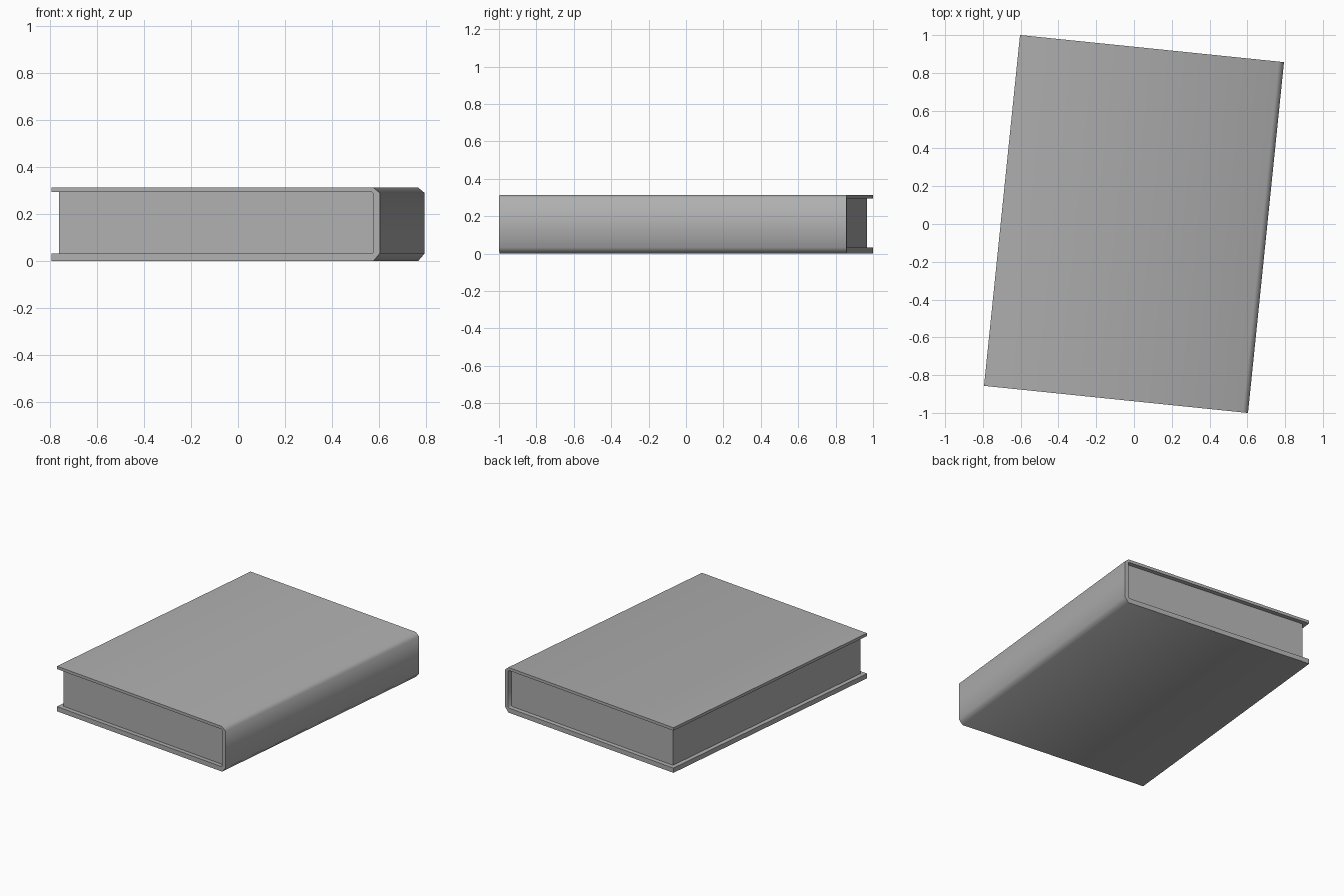
import bpy, bmesh
from math import radians

if "Cube" in bpy.data.objects:
    bpy.data.objects.remove(bpy.data.objects["Cube"])

W, L, H = 1.405, 1.867, 0.314     # cover width, length, total height
TOP, BOT, SPINE = 0.020, 0.033, 0.027  # board and spine thickness
INSET = 0.030                     # pages set back from the cover edges
TURN = radians(-5.86)

grey = bpy.data.materials.new("dark_grey")
grey.diffuse_color = (0.43, 0.43, 0.43, 1)
grey.use_nodes = True
grey.node_tree.nodes["Principled BSDF"].inputs["Base Color"].default_value = grey.diffuse_color


def extrude_profile(name, profile, y0, y1):
    """Extrude a closed xz profile along y."""
    bm = bmesh.new()
    face = bm.faces.new([bm.verts.new((x, y0, z)) for x, z in profile])
    ext = bmesh.ops.extrude_face_region(bm, geom=[face])
    moved = [v for v in ext["geom"] if isinstance(v, bmesh.types.BMVert)]
    bmesh.ops.translate(bm, verts=moved, vec=(0, y1 - y0, 0))
    bmesh.ops.recalc_face_normals(bm, faces=bm.faces)
    mesh = bpy.data.meshes.new(name)
    bm.to_mesh(mesh)
    bm.free()
    mesh.materials.append(grey)
    obj = bpy.data.objects.new(name, mesh)
    bpy.context.collection.objects.link(obj)
    obj.rotation_euler.z = TURN
    return obj


# Cover: C-shaped section with bevelled spine corners
l, r, ri, c = -W / 2, W / 2, W / 2 - SPINE, 0.006
cover = extrude_profile("cover", [
    (l, 0), (r - 0.028, 0), (r, 0.033), (r, H - 0.023), (r - 0.028, H), (l, H),
    (l, H - TOP), (ri - c, H - TOP), (ri, H - TOP - c),
    (ri, BOT + c), (ri - c, BOT), (l, BOT)], -L / 2, L / 2)
bpy.context.view_layer.objects.active = cover
cover.select_set(True)
bpy.ops.object.shade_smooth_by_angle(angle=radians(60))

# Page block, fitted against the boards and spine
pages = extrude_profile("page_block", [
    (l + INSET, BOT), (ri - c, BOT), (ri, BOT + c),
    (ri, H - TOP - c), (ri - c, H - TOP), (l + INSET, H - TOP)],
    -L / 2 + INSET, L / 2 - INSET)
